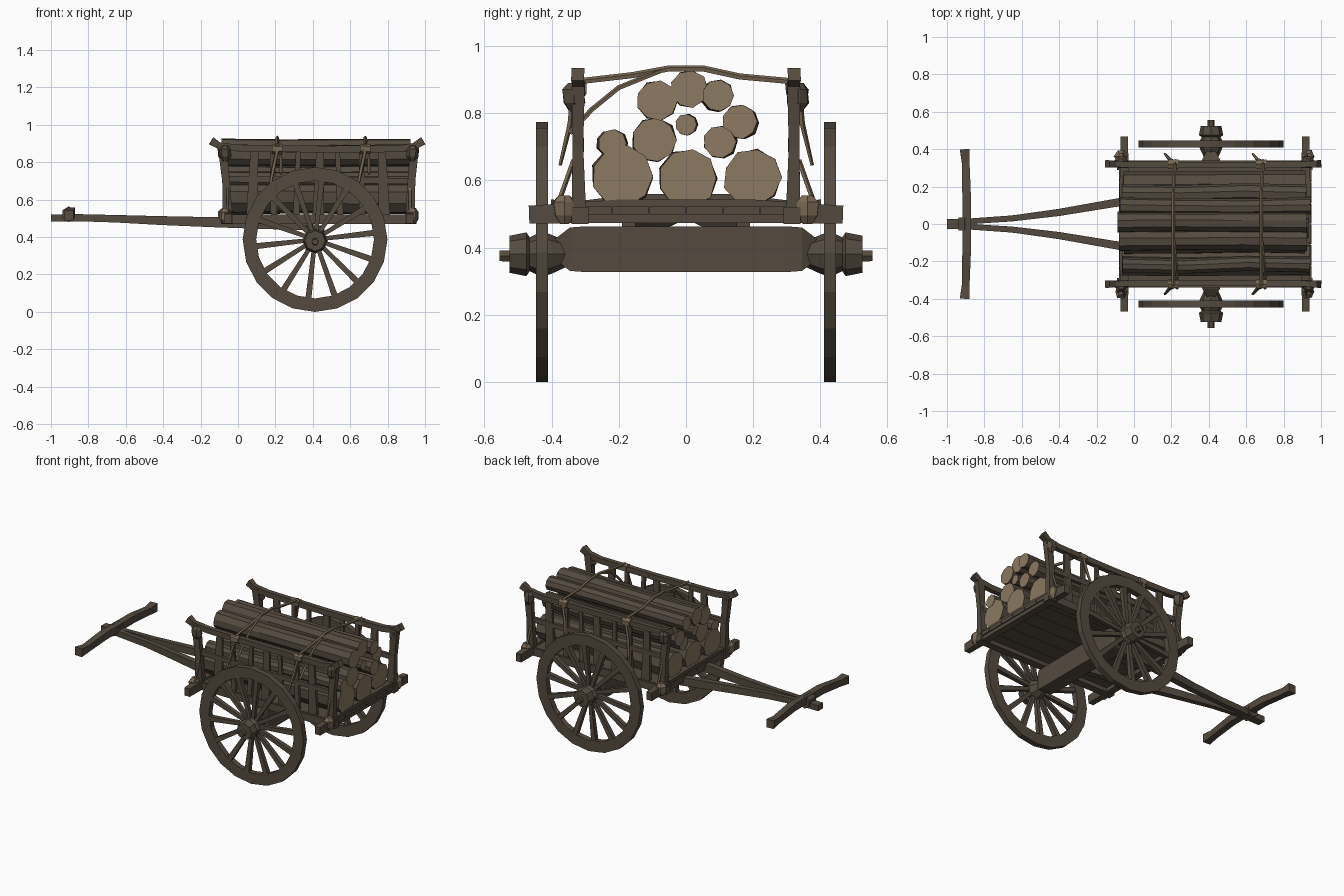
import bpy, bmesh, math, random
from mathutils import Vector

if "Cube" in bpy.data.objects:
    bpy.data.objects.remove(bpy.data.objects["Cube"])

random.seed(4)


def material(name, rgb):
    m = bpy.data.materials.new(name)
    m.diffuse_color = (*rgb, 1)
    m.use_nodes = True
    m.node_tree.nodes["Principled BSDF"].inputs["Base Color"].default_value = m.diffuse_color
    return m


WOOD = material("dark_wood", (0.089, 0.069, 0.050))
CUT = material("cut_wood", (0.262, 0.190, 0.122))
ROPE = material("rope_tan", (0.195, 0.141, 0.089))


def finish(name, bm, mats):
    bmesh.ops.recalc_face_normals(bm, faces=bm.faces)
    me = bpy.data.meshes.new(name)
    bm.to_mesh(me)
    bm.free()
    for m in mats:
        me.materials.append(m)
    ob = bpy.data.objects.new(name, me)
    bpy.context.collection.objects.link(ob)
    return ob


def sweep(name, pts, w, h, mat=WOOD, sides=4, cap=None, scale=None, ref=None, jitter=0.0):
    """Sweep an n-gon of half-width w and half-height h along a path."""
    pts = [Vector(p) for p in pts]
    d = (pts[-1] - pts[0]).normalized()
    ref = Vector(ref) if ref else Vector((0, 0, 1) if abs(d.z) < 0.8 else (1, 0, 0))
    k = math.sqrt(2) if sides == 4 else 1
    bm = bmesh.new()
    rings = []
    for i, p in enumerate(pts):
        t = (pts[min(i + 1, len(pts) - 1)] - pts[max(i - 1, 0)]).normalized()
        side = t.cross(ref).normalized()
        up = side.cross(t)
        s = scale[i] if scale else 1
        ring = []
        for j in range(sides):
            a = 2 * math.pi * (j + 0.5) / sides
            r = k * s * (1 + random.uniform(-jitter, jitter))
            ring.append(bm.verts.new(p + side * math.cos(a) * w * r + up * math.sin(a) * h * r))
        rings.append(ring)
    for a, b in zip(rings, rings[1:]):
        for j in range(sides):
            bm.faces.new((a[j], a[(j + 1) % sides], b[(j + 1) % sides], b[j]))
    for ring in (rings[0], rings[-1]):
        bm.faces.new(ring).material_index = 1 if cap else 0
    return finish(name, bm, [mat, cap] if cap else [mat])


def lathe(name, profile, centre, sides, closed=False, mat=WOOD):
    """Turn (radius, y) points about the y axis."""
    bm = bmesh.new()
    cx, cz = centre
    rings = []
    for r, y in profile:
        rings.append([bm.verts.new((cx + r * math.cos(2 * math.pi * j / sides), y,
                                    cz + r * math.sin(2 * math.pi * j / sides)))
                      for j in range(sides)])
    pairs = list(zip(rings, rings[1:])) + ([(rings[-1], rings[0])] if closed else [])
    for a, b in pairs:
        for j in range(sides):
            bm.faces.new((a[j], a[(j + 1) % sides], b[(j + 1) % sides], b[j]))
    if not closed:
        bm.faces.new(rings[0])
        bm.faces.new(rings[-1])
    return finish(name, bm, [mat])


# Wheels: rim, hub with axle pin, tapered spokes
CX, CZ, R = 0.412, 0.387, 0.387
for s, tag in ((-1, "front"), (1, "back")):
    lathe(f"{tag}_wheel_rim", [(R, s * 0.41), (R, s * 0.447), (0.315, s * 0.447), (0.315, s * 0.41)],
          (CX, CZ), 20, True)
    lathe(f"{tag}_wheel_hub", [(0.035, s * 0.35), (0.058, s * 0.40), (0.068, s * 0.43), (0.05, s * 0.465),
                               (0.065, s * 0.475), (0.055, s * 0.525)], (CX, 0.38), 8)
    lathe(f"{tag}_axle_pin", [(0.02, s * 0.50), (0.018, s * 0.555)], (CX, 0.375), 6)
    for i in range(14):
        a = 2 * math.pi * (i + 0.25) / 14
        c, n = math.cos(a), math.sin(a)
        sweep(f"{tag}_spoke_{i + 1}", [(CX + c * 0.04, s * 0.43, CZ + n * 0.04),
                                       (CX + c * 0.325, s * 0.43, CZ + n * 0.325)],
              0.013, 0.013, scale=[0.85, 1.25], ref=(0, 1, 0))

# Axle beam
sweep("axle_beam", [(CX, y, 0.395) for y in (-0.39, -0.345, -0.30, 0.30, 0.345, 0.39)],
      0.05, 0.068, scale=[0.45, 0.95, 1, 1, 0.95, 0.45])

# Bed: planks, side sills, cross beams
for i in range(6):
    y = -0.275 + i * 0.11
    sweep(f"bed_plank_{i + 1}", [(-0.08, y, 0.51), (0.95, y, 0.51)], 0.053, 0.012)
for s in (-1, 1):
    sweep("bed_sill", [(-0.09, s * 0.315, 0.495), (0.955, s * 0.315, 0.495)], 0.025, 0.025)
for x in (-0.052, 0.918):
    sweep("cross_beam", [(x, -0.467, 0.498), (x, -0.2, 0.508), (x, 0.2, 0.508), (x, 0.467, 0.498)],
          0.024, 0.033, scale=[0.8, 1.05, 1.05, 0.8])

# Pulling shafts, tongue tip and handle
for s in (-1, 1):
    sweep("pull_shaft", [(0.40, s * 0.17, 0.46), (-0.07, s * 0.118, 0.478), (-0.40, s * 0.062, 0.488),
                         (-0.65, s * 0.030, 0.498), (-0.90, s * 0.013, 0.505)],
          0.020, 0.025, scale=[1, 1.1, 0.95, 0.8, 0.75])
sweep("shaft_tip", [(-0.84, 0, 0.503), (-1.0, 0, 0.503)], 0.026, 0.019)
sweep("handle_bar", [(-0.905, -0.40, 0.515), (-0.90, -0.33, 0.515), (-0.895, -0.15, 0.535), (-0.895, 0.15, 0.535),
                     (-0.90, 0.33, 0.515), (-0.905, 0.40, 0.515)],
      0.023, 0.024, scale=[1.15, 0.9, 1, 1, 0.9, 1.15])
sweep("handle_lashing", [(-0.905, -0.035, 0.522), (-0.905, 0.035, 0.522)], 0.04, 0.042, sides=6)

# Slatted side frames with upturned top rails
for s, tag in ((-1, "front"), (1, "back")):
    sweep(f"{tag}_top_rail", [(-0.143, s * 0.322, 0.915), (-0.10, s * 0.32, 0.888), (0.0, s * 0.318, 0.876),
                              (0.45, s * 0.315, 0.87), (0.86, s * 0.318, 0.872), (0.94, s * 0.32, 0.885),
                              (0.99, s * 0.322, 0.915)],
          0.016, 0.018, scale=[1.2, 1, 1, 1, 1, 1, 1.2])
    sweep(f"{tag}_middle_rail", [(-0.07, s * 0.315, 0.71), (0.93, s * 0.315, 0.70)], 0.011, 0.016)
    for x in (-0.055, 0.92):
        lean = -0.03 if x < 0 else 0.025
        sweep(f"{tag}_corner_post", [(x, s * 0.318, 0.50), (x + lean * 0.3, s * 0.322, 0.70),
                                     (x + lean, s * 0.32, 0.89)], 0.019, 0.024, scale=[1.1, 0.85, 1])
        # rope lashings at the corner joints
        for z, y in ((0.85, 0.333), (0.515, 0.362)):
            sweep("corner_lashing", [(x + lean * 0.5, s * y, z - 0.045), (x + lean * 0.5, s * y, z - 0.02),
                                     (x + lean * 0.5, s * y, z + 0.02), (x + lean * 0.5, s * y, z + 0.04)],
                  0.036, 0.034, ROPE if z < 0.6 else WOOD, sides=6, scale=[0.4, 0.95, 1, 0.5], jitter=0.15)
        sweep("corner_rope", [(x, s * 0.335, 0.66), (x, s * 0.385, 0.52), (x, s * 0.36, 0.48)],
              0.008, 0.008, ROPE, sides=5)
    for i in range(7):
        x = 0.075 + i * 0.118
        wide = 0.028 if i % 3 == 0 else 0.016
        sweep(f"{tag}_slat_{i + 1}", [(x, s * 0.315, 0.51), (x + random.uniform(-0.015, 0.015), s * 0.315, 0.875)],
              0.010, wide, scale=[1.1, 0.75])

# Log load: (y, z, radius)
LOGS = [(-0.19, 0.612, 0.092), (0.005, 0.606, 0.088), (0.197, 0.608, 0.086), (-0.095, 0.72, 0.066),
        (0.0, 0.765, 0.032), (0.16, 0.775, 0.052), (0.10, 0.715, 0.048), (-0.22, 0.71, 0.042),
        (-0.086, 0.838, 0.06), (0.01, 0.872, 0.056), (0.095, 0.852, 0.048)]
for i, (y, z, r) in enumerate(LOGS):
    x0, x1 = -0.075 + random.uniform(-0.015, 0.025), 0.945 + random.uniform(-0.03, 0.012)
    mid = [(x0 + (x1 - x0) * f, y + random.uniform(-0.008, 0.008), z + random.uniform(-0.005, 0.004))
           for f in (0.33, 0.66)]
    sweep(f"log_{i + 1}", [(x0, y, z)] + mid + [(x1, y, z)], r, r, sides=9, cap=CUT,
          scale=[1, 0.95, 0.96, 1], jitter=0.04)

# Ropes tied over the load with hanging tails and knots on the rails
for x in (0.21, 0.68):
    sweep("load_rope", [(x - 0.01, -0.338, 0.85), (x, -0.325, 0.893), (x, -0.16, 0.912), (x, -0.05, 0.932),
                        (x, 0.05, 0.932), (x, 0.16, 0.908), (x + 0.01, 0.325, 0.893), (x + 0.01, 0.338, 0.85)],
          0.010, 0.009, ROPE, sides=5, ref=(1, 0, 0))
    sweep("load_rope_strand", [(x + 0.02, -0.345, 0.74), (x + 0.02, -0.28, 0.81), (x + 0.015, -0.2, 0.875),
                               (x, -0.06, 0.932)], 0.008, 0.008, ROPE, sides=5, ref=(1, 0, 0))
    for s in (-1, 1):
        sweep("rail_knot", [(x - 0.028, s * 0.32, 0.872), (x + 0.028, s * 0.32, 0.872)],
              0.026, 0.027, ROPE, sides=6, jitter=0.12)
        sweep("rope_tail", [(x, s * 0.338, 0.86), (x - 0.02, s * 0.345, 0.77), (x - 0.045, s * 0.375, 0.645)],
              0.008, 0.010, ROPE, sides=5, scale=[1, 1.1, 0.7])
